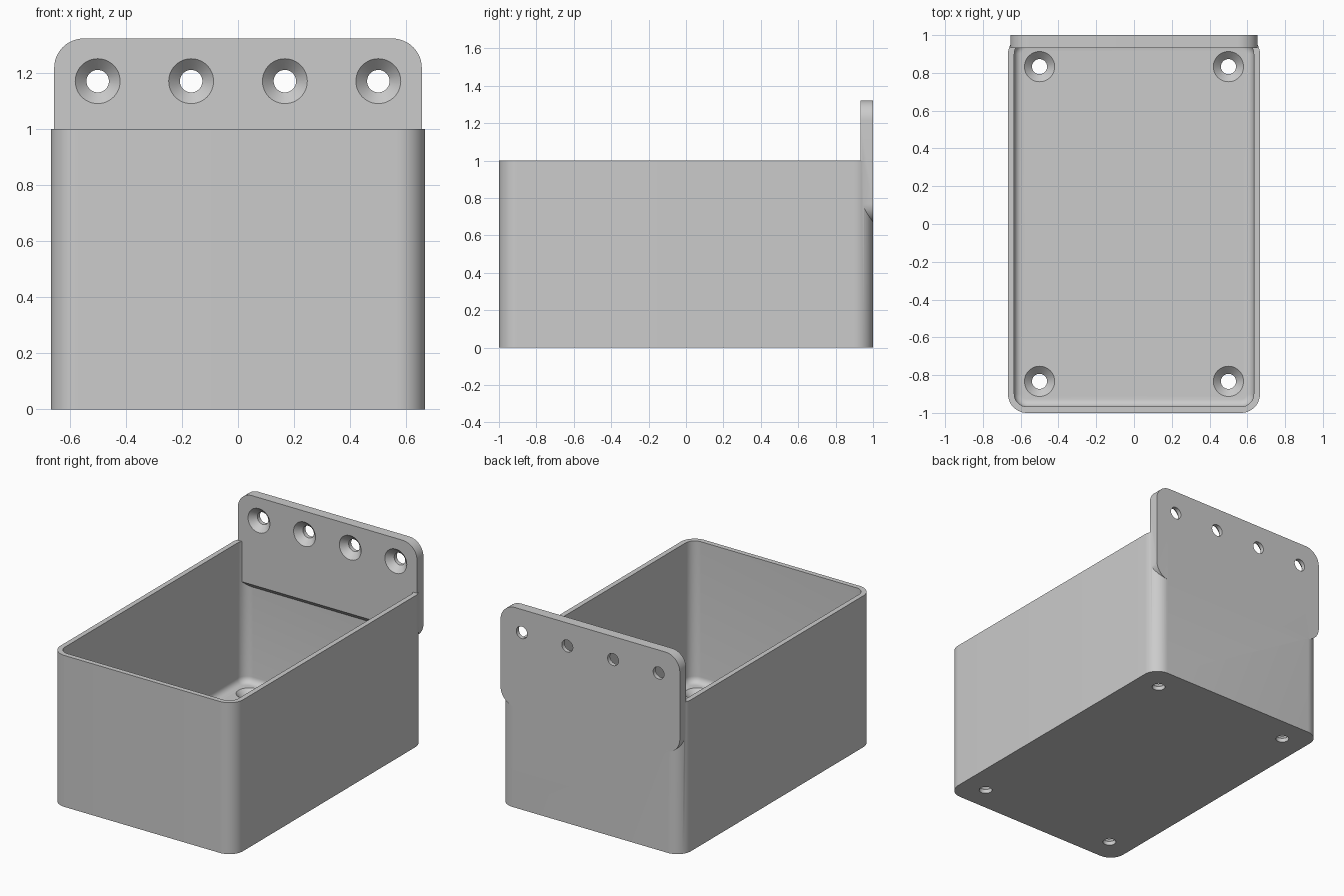
import bpy, bmesh, math
from mathutils import Matrix, Vector

cube = bpy.data.objects.get("Cube")
if cube:
    bpy.data.objects.remove(cube, do_unlink=True)

grey = bpy.data.materials.new("mid_grey")
grey.use_nodes = True
COLOUR = (0.6, 0.6, 0.6, 1)
grey.diffuse_color = COLOUR
grey.node_tree.nodes["Principled BSDF"].inputs["Base Color"].default_value = COLOUR

W, D, H = 0.667, 1.0, 1.0        # half width, half depth, height of the box
WALL, PLATE = 0.033, 0.067       # wall, and plate and floor thickness


def rounded_rect(hx, hy, r, steps=12):
    """Outline of a rounded rectangle, counter-clockwise."""
    pts = []
    for i, (sx, sy) in enumerate([(1, 1), (-1, 1), (-1, -1), (1, -1)]):
        for k in range(steps + 1):
            a = math.pi / 2 * (i + k / steps)
            pts.append((sx * (hx - r) + r * math.cos(a),
                        sy * (hy - r) + r * math.sin(a)))
    return pts


def circle(r, n=48):
    return [(r * math.cos(math.tau * k / n), r * math.sin(math.tau * k / n))
            for k in range(n)]


def loft(name, rings, matrix=Matrix()):
    """Closed solid through a stack of (outline, height) rings."""
    bm = bmesh.new()
    loops = [[bm.verts.new((x, y, z)) for x, y in pts] for pts, z in rings]
    bm.faces.new(loops[0][::-1])
    bm.faces.new(loops[-1])
    for a, b in zip(loops, loops[1:]):
        n = len(a)
        for i in range(n):
            j = (i + 1) % n
            bm.faces.new((a[i], a[j], b[j], b[i]))
    bm.transform(matrix)
    bmesh.ops.recalc_face_normals(bm, faces=bm.faces)
    mesh = bpy.data.meshes.new(name)
    bm.to_mesh(mesh)
    bm.free()
    mesh.materials.append(grey)
    obj = bpy.data.objects.new(name, mesh)
    bpy.context.collection.objects.link(obj)
    return obj


def combine(obj, tool, operation):
    """Apply a boolean and discard the tool."""
    tool.hide_render = True
    mod = obj.modifiers.new("cut", 'BOOLEAN')
    mod.object, mod.operation, mod.solver = tool, operation, 'EXACT'
    graph = bpy.context.evaluated_depsgraph_get()
    mesh = bpy.data.meshes.new_from_object(obj.evaluated_get(graph))
    obj.modifiers.clear()
    obj.data = mesh
    bpy.data.objects.remove(tool, do_unlink=True)


def drill(obj, matrix):
    """Countersunk screw hole; the wide end lies at local z = PLATE."""
    rings = [(circle(0.04), -0.02), (circle(0.04), PLATE - 0.04),
             (circle(0.08), PLATE), (circle(0.08), PLATE + 0.01)]
    combine(obj, loft("hole_cutter", rings, matrix), 'DIFFERENCE')


# Open box with rounded corners
outline = rounded_rect(W, D, 0.1)
box = loft("wall_mounted_box", [(outline, 0), (outline, H)])

# Cavity with a fillet round the floor
fillet = 0.04
rings = []
for k in range(7):
    a = math.pi / 2 * k / 6
    inset = fillet * (1 - math.sin(a))
    rings.append((rounded_rect(W - WALL - inset, D - WALL - inset, 0.067 - inset),
                  PLATE + fillet * (1 - math.cos(a))))
rings.append((rings[-1][0], H + 0.1))
combine(box, loft("cavity_cutter", rings), 'DIFFERENCE')

# Mounting plate at the back: rounded panel with a sloped lower edge
low, top = 0.667, 1.322
stand = Matrix.Rotation(math.pi / 2, 4, 'X')
panel = rounded_rect(0.655, (top - low) / 2, 0.105)
plate = loft("mounting_plate", [(panel, 0), (panel, PLATE)],
             Matrix.Translation((0, D, (low + top) / 2)) @ stand)
wedge = [(D + 0.02, low - 0.02), (D - 0.15, low + 0.15), (D - 0.15, low - 0.02)]
to_side = Matrix(((0, 0, 1, 0), (1, 0, 0, 0), (0, 1, 0, 0), (0, 0, 0, 1)))
combine(plate, loft("slope_cutter", [(wedge, -1), (wedge, 1)], to_side), 'DIFFERENCE')
for x in (-0.5, -0.167, 0.167, 0.5):
    drill(plate, Matrix.Translation((x, D, 1.17)) @ stand)
combine(box, plate, 'UNION')

# Floor screw holes
for x in (-0.5, 0.5):
    for y in (-0.833, 0.833):
        drill(box, Matrix.Translation((x, y, 0)))

bpy.ops.object.select_all(action='DESELECT')
box.select_set(True)
bpy.context.view_layer.objects.active = box
bpy.ops.object.shade_smooth_by_angle(angle=math.radians(30))
